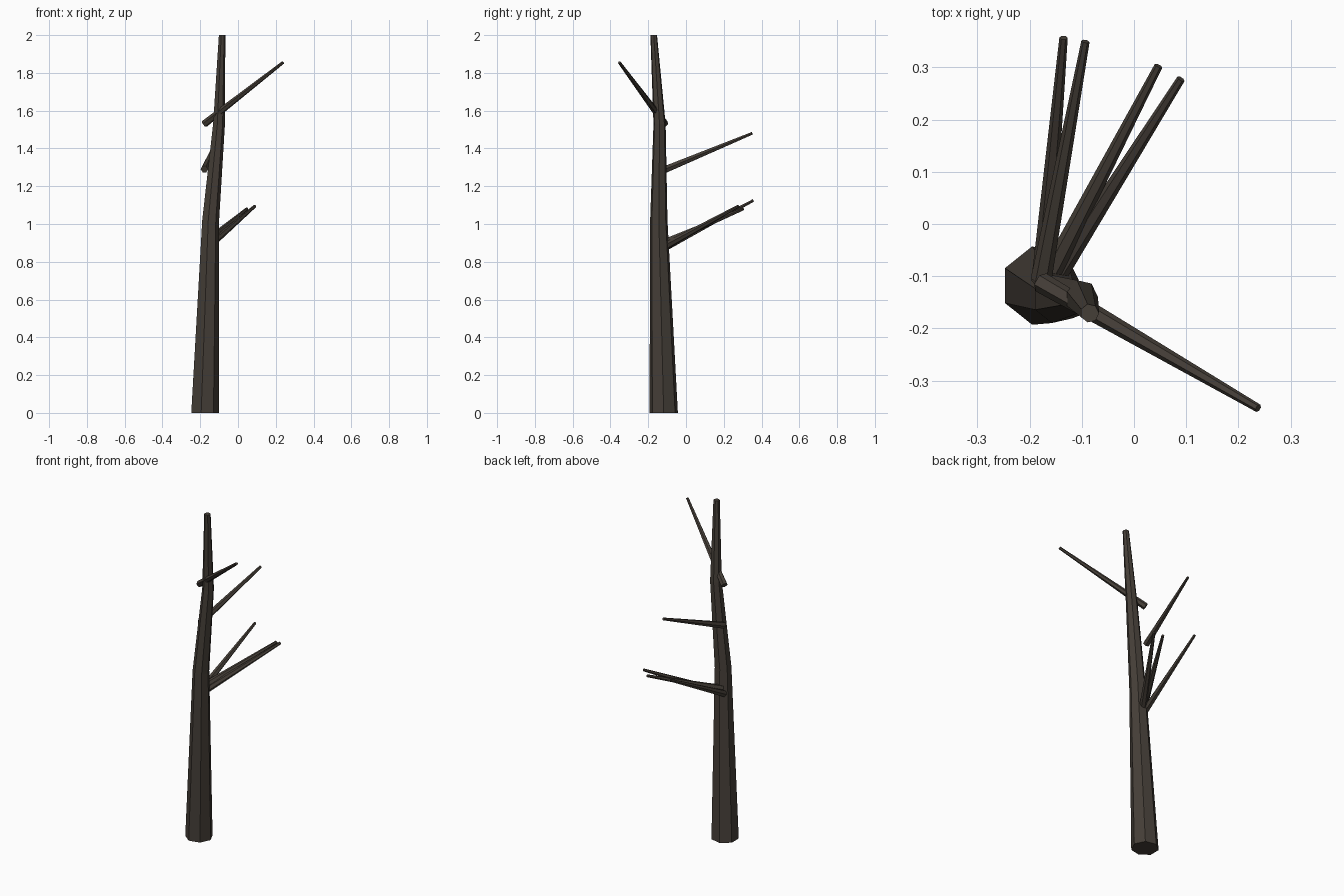
import bpy, bmesh, math
from mathutils import Vector

cube = bpy.data.objects.get("Cube")
if cube:
    bpy.data.objects.remove(cube, do_unlink=True)

bark = bpy.data.materials.new("dark_bark")
bark.use_nodes = True
colour = (0.060, 0.049, 0.039, 1)
bark.diffuse_color = colour
bsdf = next(n for n in bark.node_tree.nodes if n.type == "BSDF_PRINCIPLED")
bsdf.inputs["Base Color"].default_value = colour
bsdf.inputs["Roughness"].default_value = 0.9


def limb(name, path, sides, level=False):
    """Closed faceted tube through (x, y, z, radius) points."""
    bm = bmesh.new()
    axis = Vector(path[-1][:3]) - Vector(path[0][:3])
    if level:
        u, v = Vector((1, 0, 0)), Vector((0, 1, 0))
    else:
        u = axis.cross(Vector((0, 0, 1))).normalized()
        v = u.cross(axis).normalized()
        if u.cross(v).dot(axis) < 0:
            v = -v
    rings = []
    for x, y, z, r in path:
        ring = []
        for i in range(sides):
            a = 2 * math.pi * i / sides
            ring.append(bm.verts.new(Vector((x, y, z)) + r * (math.cos(a) * u + math.sin(a) * v)))
        rings.append(ring)
    for low, high in zip(rings, rings[1:]):
        for i in range(sides):
            j = (i + 1) % sides
            bm.faces.new((low[i], low[j], high[j], high[i]))
    bm.faces.new(rings[0][::-1])
    bm.faces.new(rings[-1])
    bmesh.ops.recalc_face_normals(bm, faces=bm.faces)
    mesh = bpy.data.meshes.new(name)
    bm.to_mesh(mesh)
    bm.free()
    mesh.materials.append(bark)
    obj = bpy.data.objects.new(name, mesh)
    bpy.context.collection.objects.link(obj)
    return obj


# Seven-sided trunk, tapering with two gentle bends
limb("trunk", [(-0.178, -0.118, 0, 0.077), (-0.147, -0.144, 1.02, 0.047),
               (-0.102, -0.140, 1.53, 0.033), (-0.085, -0.171, 2.0, 0.018)], 7, level=True)

# Bare straight branches: start point, tip point
branches = {
    "upper_branch": ((-0.178, -0.112, 1.53), (0.238, -0.353, 1.855)),
    "middle_branch": ((-0.178, -0.107, 1.29), (-0.093, 0.350, 1.480)),
    "lower_back_branch": ((-0.177, -0.110, 0.875), (-0.135, 0.357, 1.125)),
    "lower_outer_branch": ((-0.152, -0.105, 0.885), (0.090, 0.278, 1.095)),
    "lower_inner_branch": ((-0.165, -0.105, 0.905), (0.047, 0.303, 1.080)),
}
for name, (start, tip) in branches.items():
    limb(name, [(*start, 0.020), (*tip, 0.008)], 6)
